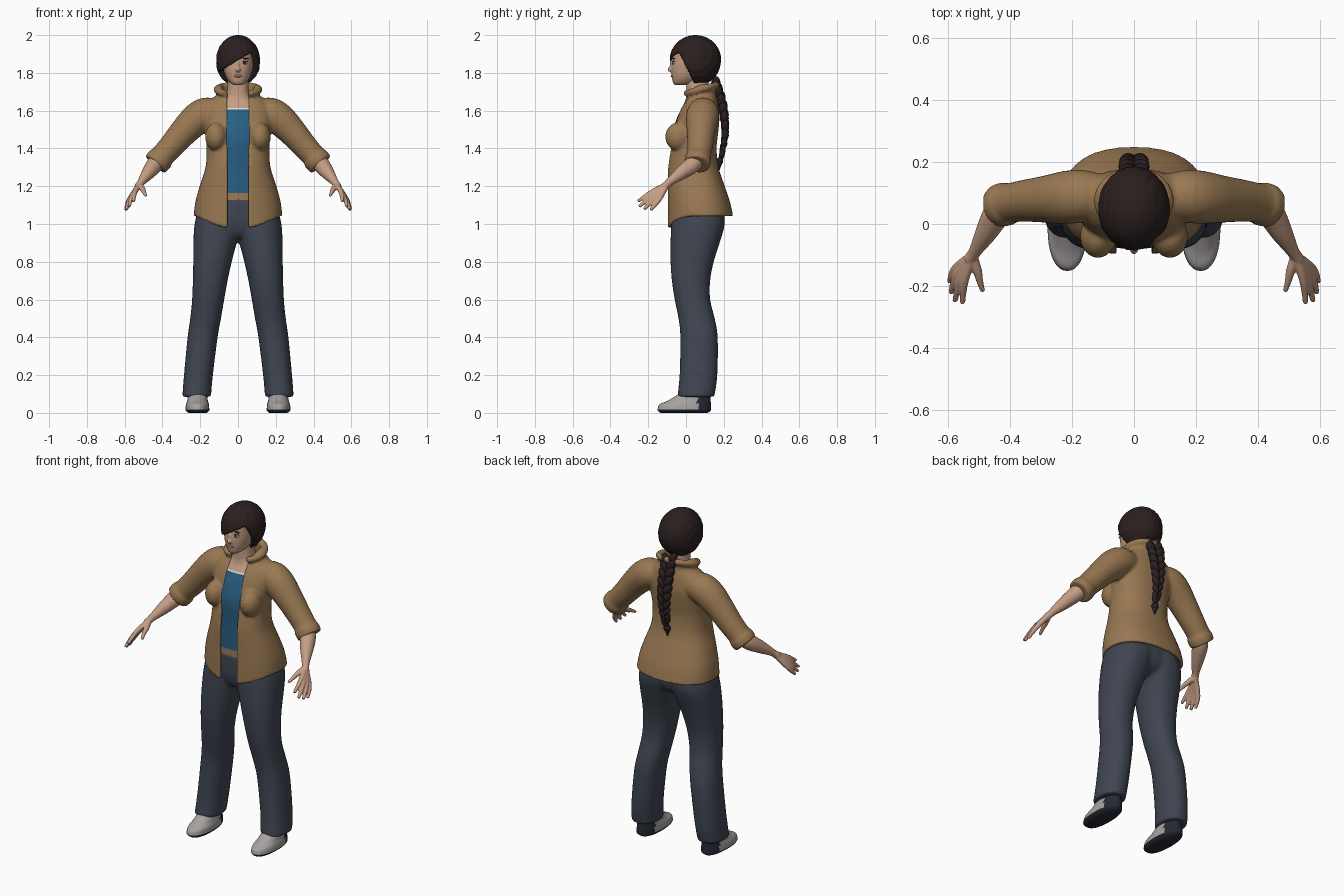
import bpy, bmesh
from math import sin, cos, pi, asin, radians
from mathutils import Vector, Matrix

if "Cube" in bpy.data.objects:
    bpy.data.objects.remove(bpy.data.objects["Cube"], do_unlink=True)


def material(name, r, g, b):
    m = bpy.data.materials.new(name)
    m.use_nodes = True
    m.diffuse_color = (r, g, b, 1)
    bsdf = next(n for n in m.node_tree.nodes if n.type == 'BSDF_PRINCIPLED')
    bsdf.inputs["Base Color"].default_value = (r, g, b, 1)
    bsdf.inputs["Roughness"].default_value = 0.8
    return m


SKIN = material("skin", .56, .34, .23)
TAN = material("tan_cloth", .32, .19, .085)
BLUE = material("blue_cloth", .022, .115, .23)
DENIM = material("slate_denim", .05, .06, .082)
HAIR = material("dark_hair", .024, .014, .014)
GREY = material("shoe_grey", .38, .36, .35)
NAVY = material("sole_navy", .018, .022, .032)
LIPS = material("lip_pink", .4, .17, .13)
WHITE = material("eye_white", .7, .68, .65)


def finish(name, bm, mats, voxel=0, smooth=3, rule=None, sharp=None):
    """Turn a bmesh into an object; voxel size blends overlapping forms."""
    bmesh.ops.recalc_face_normals(bm, faces=bm.faces)
    for f in bm.faces:
        f.smooth = True
        if rule:
            f.material_index = rule(f.calc_center_median())
    me = bpy.data.meshes.new(name)
    bm.to_mesh(me)
    bm.free()
    for m in mats:
        me.materials.append(m)
    if sharp:
        me.set_sharp_from_angle(angle=radians(sharp))
    ob = bpy.data.objects.new(name, me)
    bpy.context.scene.collection.objects.link(ob)
    if voxel:
        mod = ob.modifiers.new("blend", 'REMESH')
        mod.mode, mod.voxel_size, mod.use_smooth_shade = 'VOXEL', voxel, True
        mod = ob.modifiers.new("soften", 'SMOOTH')
        mod.factor, mod.iterations = .5, smooth
    return ob


def dense(rows, k=4):
    """Catmull-Rom interpolation of rows of numbers."""
    out = []
    for i in range(len(rows) - 1):
        a, b, c, d = (rows[min(max(i + j, 0), len(rows) - 1)] for j in (-1, 0, 1, 2))
        for s in range(k):
            u = s / k
            out.append([q + .5 * u * (r - p + u * (2*p - 5*q + 4*r - e + u * (3*(q - r) + e - p)))
                        for p, q, r, e in zip(a, b, c, d)])
    return out + [list(rows[-1])]


def power(v, p):
    return abs(v) ** p * (1 if v > 0 else -1)


def section(x0, x1, y0, y1, t, p=.9):
    return ((x0 + x1) / 2 + (x1 - x0) / 2 * power(cos(t), p),
            (y0 + y1) / 2 + (y1 - y0) / 2 * power(sin(t), p))


def skin_rings(bm, rings, cap=True):
    vs = [[bm.verts.new(p) for p in r] for r in rings]
    n = len(vs[0])
    for a, b in zip(vs, vs[1:]):
        for i in range(n):
            bm.faces.new((a[i], a[(i + 1) % n], b[(i + 1) % n], b[i]))
    for r in (vs[0], vs[-1]):
        if cap:
            bm.faces.new(r)
        else:  # cap of a C-shaped wall
            for i in range(n // 2 - 1):
                bm.faces.new((r[i], r[i + 1], r[n - 2 - i], r[n - 1 - i]))


def loft(bm, rows, n=40, p=.9, k=4):
    """Rows of z, x0, x1, y0, y1 make a closed upright body."""
    skin_rings(bm, [[(*section(*r[1:], 2 * pi * i / n, p), r[0]) for i in range(n)]
                    for r in dense(rows, k)])


def tube(bm, rows, n=16, k=4):
    """Rows of x, y, z, radius make a round limb."""
    rows = dense(rows, k)
    pts = [Vector(r[:3]) for r in rows]
    rings = []
    for i, c in enumerate(pts):
        t = pts[min(i + 1, len(pts) - 1)] - pts[max(i - 1, 0)]
        u = t.cross(Vector((0, 0, 1))).normalized()
        v = t.cross(u).normalized()
        rings.append([c + rows[i][3] * (u * cos(2*pi*j/n) + v * sin(2*pi*j/n)) for j in range(n)])
    skin_rings(bm, rings)


def ball(bm, centre, radii, rot=0, seg=20):
    m = Matrix.Translation(centre) @ Matrix.Rotation(rot, 4, 'Y') @ Matrix.Diagonal((*radii, 1))
    bmesh.ops.create_uvsphere(bm, u_segments=seg, v_segments=seg * 3 // 4, radius=1, matrix=m)


def flip(rows, s):
    return [(r[0] * s, *r[1:]) for r in rows]


def sym(rows):
    return [(z, -w, w, a, b) for z, w, a, b in rows]


# Open jacket: a C-shaped wall blended with sleeves, bust and collar roll
bm = bmesh.new()
GAP, WALL, N = .055, .022, 60
rings = []
for z, w, y0, y1 in dense([(1.04, .235, -.1, .25), (1.12, .225, -.1, .232), (1.2, .203, -.1, .205),
                           (1.3, .172, -.1, .172), (1.4, .166, -.085, .162), (1.48, .172, -.07, .17),
                           (1.56, .182, -.05, .177), (1.62, .172, -.025, .172), (1.66, .14, 0, .165),
                           (1.69, .11, .0, .16), (1.74, .107, -.012, .162)]):
    ring = []
    for inset in (0, WALL):
        half = w - inset
        g = asin((GAP / half) ** (1 / .85))
        arc = []
        for i in range(N):
            t = -pi / 2 + g + (2 * pi - 2 * g) * i / (N - 1)
            x, y = section(-half, half, y0 + inset, y1 - inset, t, .85)
            front = max(0, -sin(t))
            dip = .065 * front ** 3 * min(1, max(0, (1.2 - z) / .15))
            dip += .05 * front * min(1, max(0, (z - 1.66) / .06))
            arc.append((x, y, z - dip))
        ring += arc if inset == 0 else arc[::-1]
    rings.append(ring)
skin_rings(bm, rings, cap=False)
for s in (1, -1):
    tube(bm, flip([(.1, .09, 1.59, .07), (.17, .09, 1.585, .085), (.225, .085, 1.55, .085),
                   (.285, .08, 1.49, .076), (.35, .075, 1.415, .068), (.4, .068, 1.36, .064),
                   (.412, .065, 1.345, .071), (.438, .058, 1.315, .069)], s), 24)
    ball(bm, (.116 * s, -.04, 1.462), (.058, .07, .076))
tube(bm, [(.112 * cos(radians(a)), .075 + .09 * sin(radians(a)), 1.712 + .025 * sin(radians(a)), .018)
          for a in range(-58, 239, 16)], 12, 2)
finish("jacket", bm, [TAN], .0085, 3)

# Torso under the jacket: waistband, shirt, neckline trim, chest and neck
bm = bmesh.new()
loft(bm, sym([(1.11, .19, -.078, .19), (1.165, .185, -.077, .18), (1.3, .145, -.076, .14),
              (1.45, .145, -.08, .14), (1.55, .15, -.052, .145), (1.6, .14, -.03, .145),
              (1.615, .13, -.023, .145), (1.65, .09, -.005, .135), (1.69, .06, .002, .12),
              (1.78, .054, 0, .12)]))
finish("shirt_and_neck", bm, [TAN, BLUE, WHITE, SKIN],
       rule=lambda c: 0 if c.z < 1.165 else 1 if c.z < 1.603 else 2 if c.z < 1.615 else 3)

# Trousers: two legs blended with the hips
bm = bmesh.new()
for s in (1, -1):
    loft(bm, [(z, a * s, b * s, c, d) for z, a, b, c, d in [
        (.085, .143, .295, -.046, .15), (.2, .133, .286, -.034, .166), (.4, .108, .267, -.03, .168),
        (.5, .09, .253, -.04, .152), (.6, .073, .243, -.06, .128), (.7, .055, .239, -.075, .128),
        (.8, .033, .237, -.082, .147), (.9, .006, .236, -.082, .178), (1, -.03, .23, -.078, .205),
        (1.1, -.05, .205, -.07, .195)]])
loft(bm, sym([(.925, .05, -.045, .13), (.96, .14, -.068, .18), (1.02, .2, -.08, .2),
              (1.135, .192, -.08, .192)]))
finish("trousers", bm, [DENIM], .01, 4)

# Shoes with dark sole and heel
for s, side in ((1, "left"), (-1, "right")):
    bm = bmesh.new()
    loft(bm, [(z, a * s, b * s, c, d) for z, a, b, c, d in [
        (0, .165, .262, -.135, .115), (.012, .153, .277, -.15, .13), (.022, .152, .278, -.15, .132),
        (.045, .154, .275, -.14, .132), (.068, .16, .268, -.09, .13), (.12, .168, .262, -.01, .125)]], 36)
    finish(side + "_shoe", bm, [GREY, NAVY], sharp=50,
           rule=lambda c: int(c.z < .02 or c.y > .06))

# Bare forearms, palms and fingers
for s, side in ((1, "left"), (-1, "right")):
    bm = bmesh.new()
    wrist = (.512, -.088, 1.222, .021)
    tube(bm, flip([(.4, .068, 1.36, .045), (.44, .035, 1.315, .045), (.475, -.025, 1.27, .036),
                   wrist, (.53, -.115, 1.195, .021)], s), 20)
    for knuckle, tip in (((.546, -.183, 1.168), (.553, -.255, 1.12)),
                         ((.56, -.18, 1.15), (.577, -.248, 1.092)),
                         ((.571, -.165, 1.136), (.59, -.222, 1.078)),
                         ((.577, -.145, 1.126), (.595, -.188, 1.074))):
        tube(bm, flip([(.52, -.1, 1.21, .015), (*knuckle, .0135), (*tip, .0085)], s), 12)
    tube(bm, flip([(.52, -.105, 1.205, .016), (.505, -.15, 1.185, .015), (.497, -.185, 1.168, .011),
                   (.487, -.217, 1.15, .008)], s), 12)
    finish(side + "_forearm_and_hand", bm, [SKIN], .0045, 2)

# Head with nose blended in
bm = bmesh.new()
loft(bm, sym([(1.735, .02, -.058, -.01), (1.748, .042, -.069, .05), (1.78, .065, -.075, .1),
              (1.82, .077, -.078, .13), (1.86, .083, -.076, .15), (1.92, .08, -.07, .15),
              (1.965, .05, -.035, .11)]))
ball(bm, (0, -.079, 1.818), (.014, .019, .014))
ball(bm, (0, -.074, 1.838), (.009, .014, .03))
finish("head", bm, [SKIN], .0055, 2)

# Facial features
bm = bmesh.new()
ball(bm, (0, -.073, 1.783), (.022, .008, .007))
finish("lips", bm, [LIPS])
for s, side in ((1, "left"), (-1, "right")):
    for part, mat, pos, radii in (("eye", WHITE, (.034, -.064, 1.853), (.016, .008, .008)),
                                  ("iris", HAIR, (.034, -.069, 1.853), (.008, .005, .008)),
                                  ("lash", HAIR, (.035, -.066, 1.861), (.018, .008, .003)),
                                  ("brow", HAIR, (.036, -.065, 1.876), (.021, .007, .004))):
        bm = bmesh.new()
        ball(bm, (pos[0] * s, *pos[1:]), radii)
        finish(side + "_" + part, bm, [mat])

# Hair: a full cap sunk behind the face along a swept fringe
bm = bmesh.new()
centre = Vector((0, .05, 1.87))
bmesh.ops.create_uvsphere(bm, u_segments=96, v_segments=72, radius=1)
for v in bm.verts:
    d = v.co.copy()
    wide = 1 + .14 * max(0, -d.z) * (1 - d.z * d.z)
    co = Vector((d.x * .115 * wide, d.y * .135, d.z * (.13 if d.z > 0 else .14)))
    p = co + centre
    edge = min(1.868 + .6 * p.x - p.z, (1.83 - p.z) * .5 - p.y)
    depth = min(1, max(0, edge / .014))
    strand = 1 + .008 * sin(26 * d.x + 9 * d.z)
    v.co = centre + co * (1 - .36 * depth) * (strand if d.z < .8 else 1)
finish("hair", bm, [HAIR])

# Braid: paired tilted strands along a curve, ending in a tuft
bm = bmesh.new()
path = dense([(.158, 1.735, 1), (.185, 1.66, 1), (.203, 1.57, .95), (.207, 1.48, .8),
              (.195, 1.4, .6), (.19, 1.375, .55)], 2)
for i, (y, z, r) in enumerate(path):
    for s in (1, -1):
        ball(bm, (.021 * s * r, y, z - .009 * s), (.024 * r, .025 * r, .042 * r), radians(28 * s), 14)
ball(bm, (0, .186, 1.362), (.012, .012, .02), 0, 12)
ball(bm, (0, .18, 1.335), (.021, .017, .022), 0, 12)
bmesh.ops.create_cone(bm, cap_ends=True, segments=12, radius1=.002, radius2=.02, depth=.05,
                      matrix=Matrix.Translation((0, .176, 1.31)))
finish("braid", bm, [HAIR], sharp=50)
